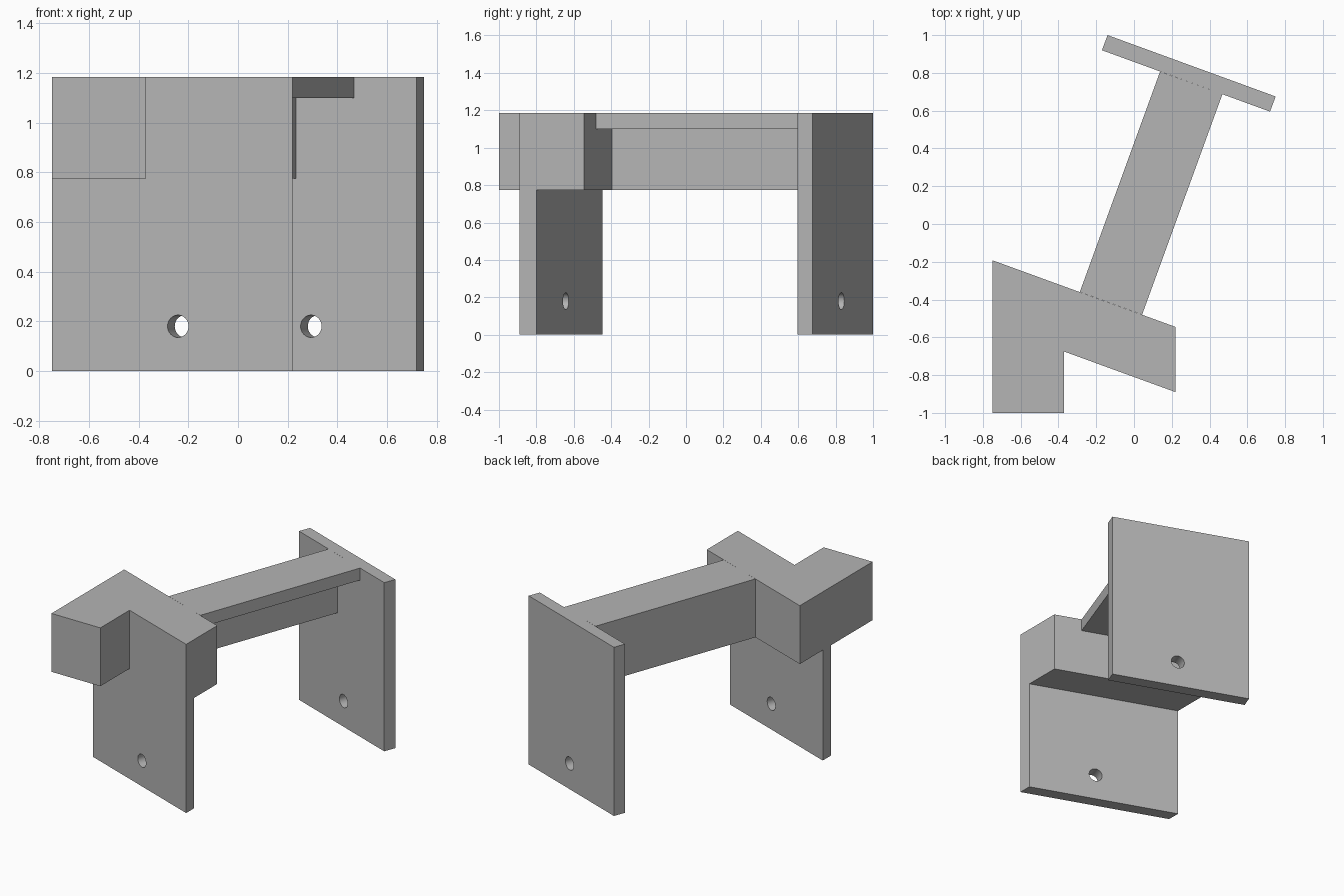
import bpy, bmesh, math
from mathutils import Vector

if "Cube" in bpy.data.objects:
    bpy.data.objects.remove(bpy.data.objects["Cube"], do_unlink=True)

TOP, UNDER, SLAB = 1.185, 0.775, 1.10   # main heights
TILT = math.radians(20)                 # plates and beam are turned 20 degrees

grey = bpy.data.materials.new("plain_grey")
grey.use_nodes = True
grey.diffuse_color = (0.46, 0.46, 0.46, 1)
grey.node_tree.nodes["Principled BSDF"].inputs["Base Color"].default_value = (0.46, 0.46, 0.46, 1)


def prism(name, outline, z0, z1):
    """Extrude a plan outline from z0 up to z1."""
    bm = bmesh.new()
    face = bm.faces.new([bm.verts.new((x, y, z0)) for x, y in outline])
    ext = bmesh.ops.extrude_face_region(bm, geom=[face])
    top = [v for v in ext["geom"] if isinstance(v, bmesh.types.BMVert)]
    bmesh.ops.translate(bm, verts=top, vec=(0, 0, z1 - z0))
    bmesh.ops.recalc_face_normals(bm, faces=bm.faces)
    mesh = bpy.data.meshes.new(name)
    bm.to_mesh(mesh)
    bm.free()
    mesh.materials.append(grey)
    obj = bpy.data.objects.new(name, mesh)
    bpy.context.collection.objects.link(obj)
    return obj


# Upright plates
front_plate = prism("front_plate",
                    [(-0.75, -0.537), (0.22, -0.89), (0.22, -0.80), (-0.75, -0.447)], 0, TOP)
back_plate = prism("back_plate",
                   [(-0.17, 0.92), (0.72, 0.595), (0.75, 0.675), (-0.14, 1.0)], 0, TOP)

# Head block behind the front plate and the arm in front of it
prism("head_block", [(-0.75, -0.447), (0.22, -0.80), (0.22, -0.545), (-0.75, -0.192)], UNDER, TOP)
prism("front_arm", [(-0.75, -1.0), (-0.37, -1.0), (-0.37, -0.675), (-0.75, -0.537)], UNDER, TOP)

# L-shaped beam: wide top slab over a narrow wall on one side
prism("beam_slab", [(-0.287, -0.36), (0.043, -0.48), (0.468, 0.687), (0.138, 0.807)], SLAB, TOP)
prism("beam_wall", [(-0.287, -0.36), (-0.192, -0.395), (0.233, 0.772), (0.138, 0.807)], UNDER, SLAB)

# One drill line makes the coaxial holes in both plates
bpy.ops.mesh.primitive_cylinder_add(vertices=32, radius=0.045, depth=2.4,
                                    location=(0.027, 0.016, 0.18),
                                    rotation=(math.pi / 2, 0, -TILT))
drill = bpy.context.object
drill.name = "hole_cutter"
drill.hide_render = True
drill.data.materials.append(grey)
for plate in (front_plate, back_plate):
    bpy.ops.object.select_all(action='DESELECT')
    plate.select_set(True)
    bpy.context.view_layer.objects.active = plate
    mod = plate.modifiers.new("bolt_hole", 'BOOLEAN')
    mod.operation = 'DIFFERENCE'
    mod.solver = 'EXACT'
    mod.object = drill
    bpy.ops.object.modifier_apply(modifier=mod.name)
    bpy.ops.object.shade_smooth_by_angle(angle=math.radians(30))
bpy.data.objects.remove(drill, do_unlink=True)
